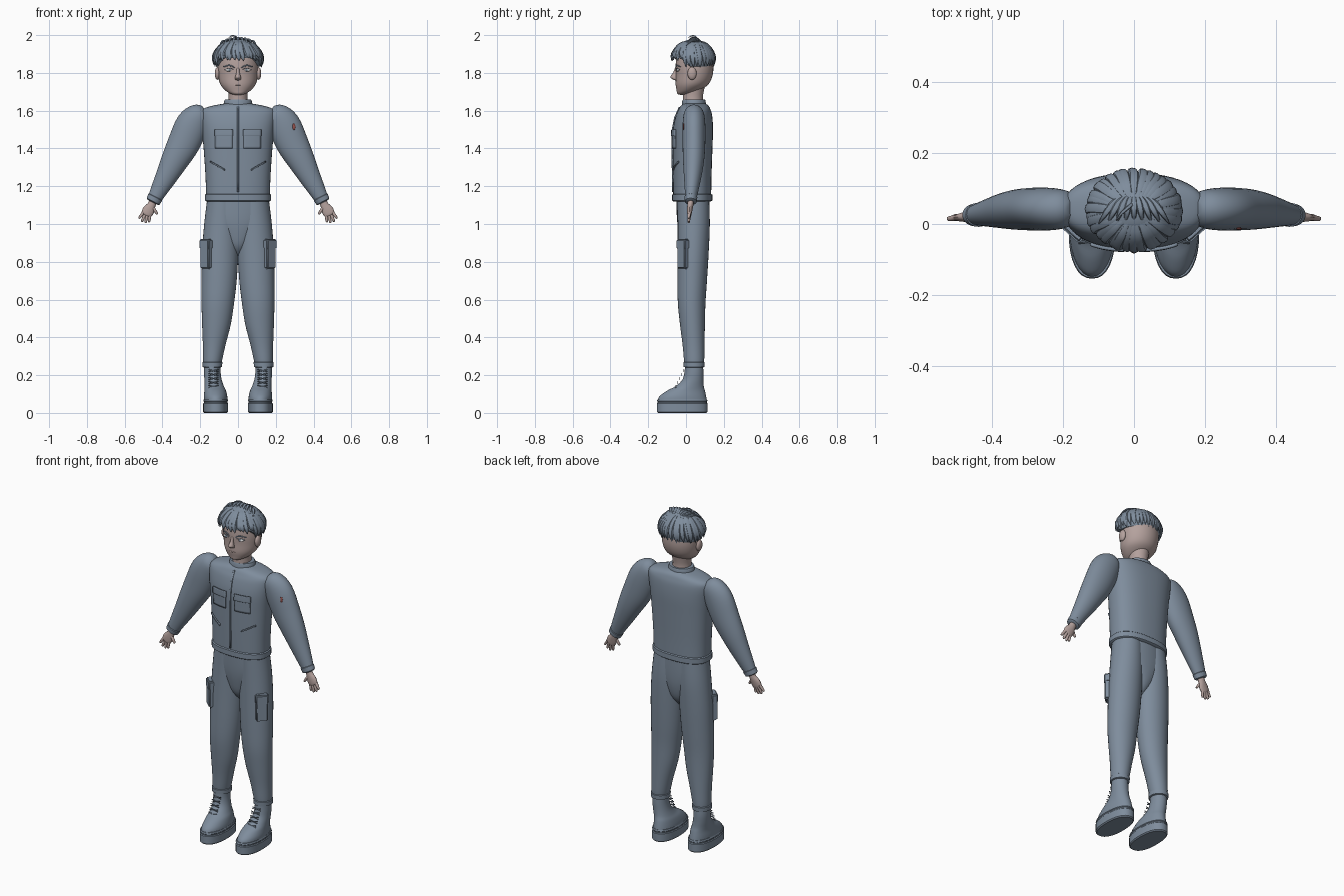
import bpy, bmesh, math, random
from mathutils import Vector, Matrix
from mathutils.bvhtree import BVHTree

random.seed(4)
if "Cube" in bpy.data.objects:
    bpy.data.objects.remove(bpy.data.objects["Cube"])


def material(name, rgb):
    m = bpy.data.materials.new(name)
    m.use_nodes = True
    m.diffuse_color = (*rgb, 1)
    m.node_tree.nodes["Principled BSDF"].inputs["Base Color"].default_value = (*rgb, 1)
    return m


SLATE = material("slate_blue", (0.21, 0.265, 0.335))
SKIN = material("skin", (0.46, 0.36, 0.34))
WHITE = material("eye_white", (0.75, 0.75, 0.75))
RED = material("dull_red", (0.3, 0.08, 0.07))
made = []


def finish(name, bm, mat):
    bmesh.ops.recalc_face_normals(bm, faces=bm.faces)
    mesh = bpy.data.meshes.new(name)
    bm.to_mesh(mesh)
    bm.free()
    mesh.materials.append(mat)
    ob = bpy.data.objects.new(name, mesh)
    bpy.context.collection.objects.link(ob)
    made.append(ob)
    return ob


def smooth_path(keys, steps):
    """Catmull-Rom through (x, y, z, radius, radius) keys."""
    out = []
    for i in range(len(keys) - 1):
        a, b, c, d = (keys[max(0, min(len(keys) - 1, i + k))] for k in (-1, 0, 1, 2))
        for s in range(steps):
            t = s / steps
            out.append([0.5 * (2 * q + (r - p) * t + (2 * p - 5 * q + 4 * r - w) * t * t
                               + (3 * q - p - 3 * r + w) * t ** 3)
                        for p, q, r, w in zip(a, b, c, d)])
    return out + [list(keys[-1])]


def loft(bm, keys, ref=None, steps=4, sides=32, power=2.0):
    """Skin rings along a path: level rings, or across the path when ref is given."""
    path = smooth_path(keys, steps)
    rings = []
    for i, k in enumerate(path):
        u, v = Vector((1, 0, 0)), Vector((0, 1, 0))
        if ref:
            t = Vector(path[min(i + 1, len(path) - 1)][:3]) - Vector(path[max(i - 1, 0)][:3])
            u = Vector(ref).cross(t).normalized()
            v = t.cross(u).normalized()
        ring = []
        for j in range(sides):
            c, s = math.cos(math.tau * j / sides), math.sin(math.tau * j / sides)
            c = math.copysign(abs(c) ** (2 / power), c)
            s = math.copysign(abs(s) ** (2 / power), s)
            ring.append(bm.verts.new(Vector(k[:3]) + u * c * max(k[3], .0008) + v * s * max(k[4], .0008)))
        rings.append(ring)
    for a, b in zip(rings, rings[1:]):
        for j in range(sides):
            n = (j + 1) % sides
            bm.faces.new((a[j], a[n], b[n], b[j]))
    bm.faces.new(rings[0])
    bm.faces.new(rings[-1])


def part(name, mat, keys, **kw):
    bm = bmesh.new()
    loft(bm, keys, **kw)
    return finish(name, bm, mat)


def blob(bm, centre, radii, segs=20):
    bmesh.ops.create_uvsphere(bm, u_segments=segs, v_segments=segs // 2, radius=1,
                              matrix=Matrix.Translation(centre) @ Matrix.Diagonal((*radii, 1)))


# Jacket body
bm = bmesh.new()
loft(bm, [(0, .033, 1.13, .168, .1), (0, .033, 1.25, .172, .102), (0, .035, 1.4, .182, .105),
          (0, .037, 1.5, .192, .106), (0, .042, 1.57, .2, .097), (0, .045, 1.605, .192, .085),
          (0, .046, 1.625, .14, .074), (0, .045, 1.638, .07, .058)], power=2.4, sides=48)
jacket = BVHTree.FromBMesh(bm)
finish("jacket", bm, SLATE)
part("jacket_hem", SLATE, [(0, .033, z, .168 + o, .1 + o) for z, o in
                           ((1.12, 0), (1.125, .006), (1.155, .006), (1.16, 0))], power=2.4, steps=1, sides=48)
part("collar", SLATE, [(0, .042, z, r, r * .84) for z, r in
                       ((1.62, .076), (1.65, .074), (1.658, .07), (1.658, .058))], steps=1)


def plate(name, p, q, r, thick, mat=SLATE, n=8):
    """Thin panel laid on the jacket front; p, q are bottom corners, r is the rise."""
    bm = bmesh.new()
    grid = []
    for i in range(n + 1):
        row = []
        for j in range(n + 1):
            x = p[0] + (q[0] - p[0]) * i / n
            z = p[1] + (q[1] - p[1]) * i / n + r * j / n
            hit = jacket.ray_cast(Vector((x, -1, z)), Vector((0, 1, 0)))[0]
            row.append(bm.verts.new((x, hit.y - thick / 2 if hit else 0, z)))
        grid.append(row)
    for i in range(n):
        for j in range(n):
            bm.faces.new((grid[i][j], grid[i + 1][j], grid[i + 1][j + 1], grid[i][j + 1]))
    ob = finish(name, bm, mat)
    mod = ob.modifiers.new("thickness", 'SOLIDIFY')
    mod.thickness, mod.offset = thick, 0


plate("zip", (-.004, 1.17), (.004, 1.17), .45, .006)

# Trousers seat
part("trouser_seat", SLATE, [(0, .036, 1.14, .162, .088), (0, .038, 1.03, .166, .086),
                             (0, .04, .95, .12, .078), (0, .04, .88, .06, .06), (0, .04, .83, .015, .02)])

for side, s in (("left", 1), ("right", -1)):
    # Jacket pockets
    plate(side + "_chest_pocket", (s * .03, 1.40), (s * .12, 1.40), .09, .006)
    plate(side + "_chest_pocket_flap", (s * .027, 1.465), (s * .123, 1.465), .035, .0095)
    plate(side + "_slant_pocket", (s * .07, 1.283), (s * .145, 1.325), .008, .008)

    # Sleeve and cuff
    arm = [(.175, .042, 1.605, .02, .02), (.195, .042, 1.588, .06, .05), (.24, .042, 1.53, .086, .06),
           (.288, .042, 1.425, .085, .06), (.333, .04, 1.34, .073, .056), (.372, .036, 1.265, .06, .048),
           (.415, .03, 1.185, .046, .037), (.447, .025, 1.125, .035, .028)]
    part(side + "_sleeve", SLATE, [(s * k[0], *k[1:]) for k in arm], ref=(0, 1, 0))
    part(side + "_cuff", SLATE, [(s * .436, .026, 1.145, .036, .029), (s * .438, .026, 1.141, .041, .034),
                                 (s * .45, .025, 1.119, .038, .031), (s * .452, .025, 1.115, .03, .024)],
         ref=(0, 1, 0), steps=1)

    # Hand: palm, four fingers, thumb
    bm = bmesh.new()
    loft(bm, [(s * .447, .025, 1.125, .02, .016), (s * .458, .023, 1.10, .022, .016),
              (s * .472, .02, 1.075, .031, .014), (s * .485, .018, 1.052, .028, .011),
              (s * .489, .018, 1.045, .015, .006)], ref=(0, 1, 0), sides=16)
    for bx, bz, tx, tz in ((.466, 1.055, .471, 1.01), (.479, 1.052, .49, 1.006),
                           (.49, 1.056, .509, 1.013), (.5, 1.063, .524, 1.03), (.452, 1.09, .427, 1.052)):
        mx, mz = (bx + tx) / 2, (bz + tz) / 2
        loft(bm, [(s * bx, .02, bz, .009, .009), (s * mx, .016, mz, .008, .008),
                  (s * (tx * .9 + mx * .1), .015, tz * .9 + mz * .1, .006, .006),
                  (s * tx, .015, tz, .001, .001)], ref=(0, 1, 0), sides=10, steps=3)
    finish(side + "_hand", bm, SKIN)

    # Trouser leg
    leg = [(.08, .038, 1.14, .082, .084), (.087, .041, 1.0, .092, .085), (.094, .038, .85, .096, .082),
           (.1, .033, .7, .093, .078), (.107, .03, .58, .086, .073), (.114, .034, .47, .076, .066),
           (.126, .04, .36, .06, .058), (.135, .043, .275, .05, .053), (.136, .043, .255, .046, .048)]
    part(side + "_trouser_leg", SLATE, [(s * k[0], *k[1:]) for k in leg])
    part(side + "_leg_cuff", SLATE, [(s * .136, .043, z, .048 + o, .051 + o) for z, o in
                                     ((.24, -.006), (.244, .004), (.268, .005), (.273, -.003))], steps=1)

    # Cargo pocket with flap on the outer front of the thigh
    bm = bmesh.new()
    for z, half, grow in ((.825, .062, 0), (.893, .027, .006)):
        turn = (Matrix.Translation((s * .169, -.017, z)) @ Matrix.Rotation(s * math.radians(42), 4, 'Z')
                @ Matrix.Diagonal((.066 + grow, .032 + grow, half * 2, 1)))
        box = bmesh.ops.create_cube(bm, size=1, matrix=turn)
        edges = {e for v in box["verts"] for e in v.link_edges}
        bmesh.ops.bevel(bm, geom=list(edges), offset=.007, segments=3, affect='EDGES')
    finish(side + "_cargo_pocket", bm, SLATE)

    # Boot: sole, upper, laces
    part(side + "_boot_sole", SLATE, [(s * .118, -.02, z, .066 + o, .134 + o) for z, o in
                                      ((0, -.006), (.006, 0), (.05, 0), (.054, -.004), (.06, -.004),
                                       (.064, 0), (.072, -.003))], steps=1, power=2.3)
    boot = [(.118, -.02, .068, .063, .13), (.119, -.016, .09, .062, .122), (.121, .0, .118, .057, .1),
            (.126, .02, .142, .051, .074), (.132, .036, .175, .046, .056), (.136, .042, .215, .044, .05),
            (.136, .042, .26, .044, .048)]
    part(side + "_boot", SLATE, [(s * k[0], *k[1:]) for k in boot])
    bm = bmesh.new()
    for i in range(5):
        z, y = .14 + i * .021, -.054 + i * .0105
        for d in (-1, 1):
            loft(bm, [(s * .13 - .026, y, z - d * .006, .0028, .0028),
                      (s * .13 + .026, y, z + d * .006, .0028, .0028)], ref=(0, 1, 0), sides=6, steps=1)
    finish(side + "_boot_laces", bm, SLATE)

    # Ear, eye, brow
    bm = bmesh.new()
    blob(bm, (s * .109, .032, 1.797), (.014, .024, .034))
    finish(side + "_ear", bm, SKIN)
    bm = bmesh.new()
    blob(bm, (s * .045, -.041, 1.815), (.022, .009, .008))
    finish(side + "_eye", bm, WHITE)
    bm = bmesh.new()
    blob(bm, (s * .045, -.048, 1.815), (.007, .0035, .007), 12)
    loft(bm, [(s * .018, -.054, 1.828, .002, .003), (s * .045, -.05, 1.84, .004, .004),
              (s * .078, -.03, 1.832, .002, .003)], ref=(0, 1, 0), sides=8)
    loft(bm, [(s * .022, -.052, 1.818, .001, .002), (s * .045, -.049, 1.825, .002, .003),
              (s * .07, -.034, 1.817, .001, .002)], ref=(0, 1, 0), sides=8)
    finish(side + "_iris_and_brow", bm, SLATE)

# Small sleeve badge
bm = bmesh.new()
blob(bm, (.296, -.013, 1.515), (.008, .004, .018), 12)
finish("sleeve_badge", bm, RED)

# Neck and head
part("neck", SKIN, [(0, .04, 1.62, .058, .056), (0, .036, 1.67, .05, .053), (0, .042, 1.74, .055, .06)])
bm = bmesh.new()
loft(bm, [(0, -.012, 1.684, .018, .02), (0, -.006, 1.69, .04, .04), (0, .012, 1.708, .068, .062),
          (0, .032, 1.74, .094, .087), (0, .043, 1.785, .105, .097), (0, .045, 1.84, .108, .1),
          (0, .045, 1.9, .098, .09), (0, .045, 1.95, .05, .05)])
finish("head", bm, SKIN)
bm = bmesh.new()
loft(bm, [(0, -.05, 1.826, .007, .008), (0, -.057, 1.8, .009, .012), (0, -.063, 1.778, .015, .02),
          (0, -.055, 1.765, .014, .013), (0, -.05, 1.76, .004, .004)], sides=16)
blob(bm, (0, -.047, 1.737), (.027, .009, .005))
blob(bm, (0, -.043, 1.728), (.021, .01, .006))
finish("nose_and_lips", bm, SKIN)

# Hair cap, cut higher over the face
MID, RAD = Vector((0, .038, 1.868)), Vector((.124, .108, .11))
bm = bmesh.new()
blob(bm, MID, RAD, 48)
for v in bm.verts:
    blend = max(0, min(1, (.02 - v.co.y) / .05))
    v.co.z = max(v.co.z, 1.833 + .047 * blend)
finish("hair_cap", bm, SLATE)


def scalp(angle, rise, lift):
    d = Vector((math.cos(rise) * math.sin(angle), -math.cos(rise) * math.cos(angle), math.sin(rise)))
    return MID + Vector(a * b for a, b in zip(RAD, d)) * lift


# Pointed locks from the crown down to fringe, sides and nape
bm = bmesh.new()
COUNT = 34
for i in range(COUNT):
    a = math.tau * (i + random.uniform(-.25, .25)) / COUNT
    front = math.cos(a) > .55
    tip = random.uniform(-.06, .12) if front else random.uniform(-.36, -.22)
    w = random.uniform(.011, .016)
    pts = [(a * 1.0, 1.25, .97, .004), (a, .85, 1.0, w), (a, .4, 1.03, w * 1.1),
           (a + .04, (.4 + tip) / 2, 1.05, w), (a + .08, tip, 1.06, .001)]
    keys = [(*scalp(p, r, l), wid, wid * .6) for p, r, l, wid in pts]
    loft(bm, keys, ref=(math.sin(a), -math.cos(a), .3), sides=8, steps=3)
# Loose tufts across the crown
for i in range(9):
    x = -.08 + i * .02
    h = 1.984 - 2.4 * x * x
    loft(bm, [(x * .3, .085, 1.955, .004, .004), (x * .7, .06, h - .004, .009, .006),
              (x, .03, h, .008, .005), (x * 1.25, .0, h - .025, .001, .001)],
         ref=(0, 0, 1), sides=8)
loft(bm, [(0, .06, 1.97, .005, .005), (-.012, .05, 1.992, .005, .004), (-.035, .03, 1.996, .004, .003),
          (-.05, .01, 1.985, .001, .001)], ref=(0, 0, 1), sides=8)
finish("hair_locks", bm, SLATE)

# Smooth shading with crisp creases
bpy.ops.object.select_all(action='DESELECT')
for ob in made:
    ob.select_set(True)
bpy.context.view_layer.objects.active = made[0]
bpy.ops.object.shade_smooth_by_angle(angle=math.radians(40))
